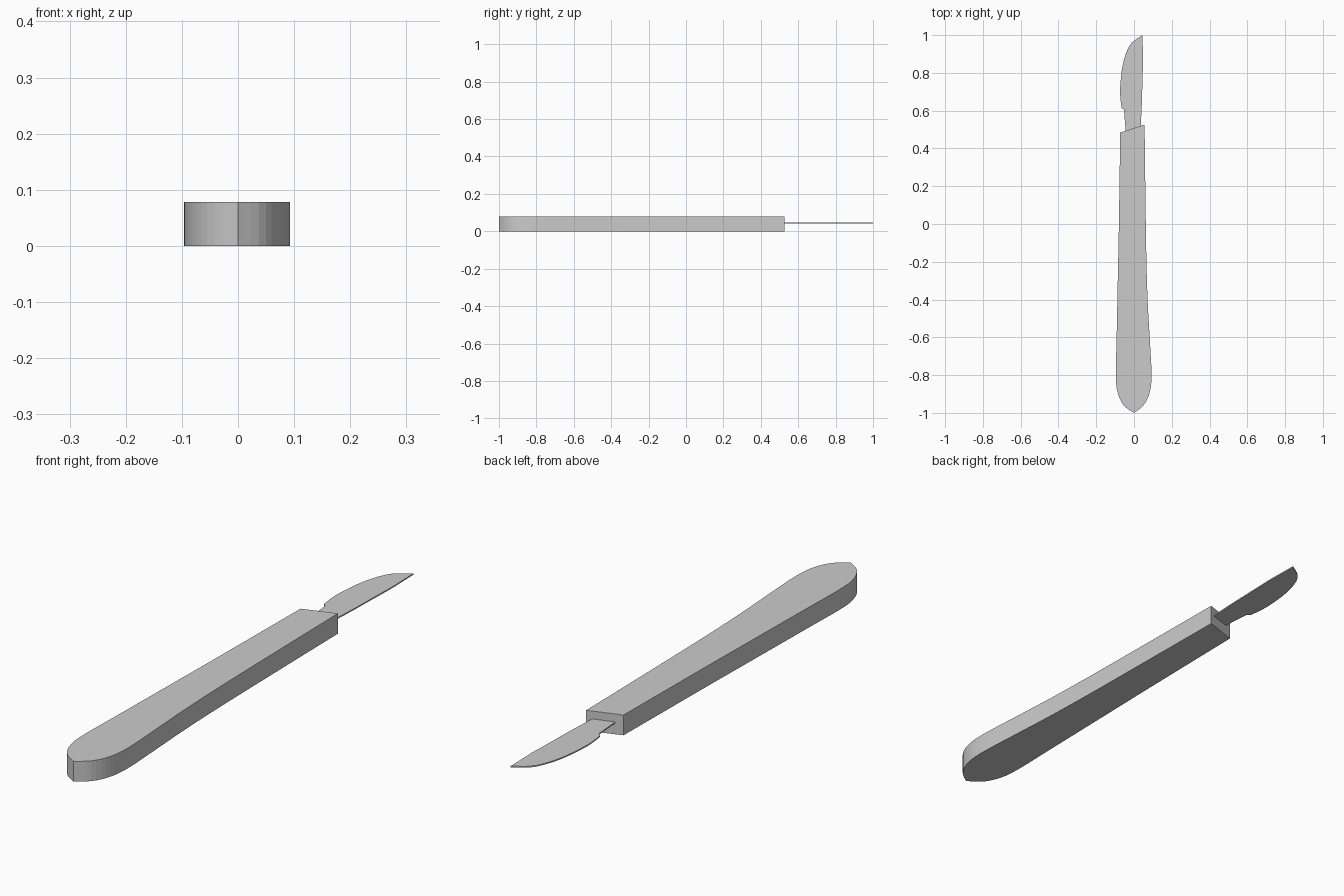
import bpy, bmesh

if "Cube" in bpy.data.objects:
    bpy.data.objects.remove(bpy.data.objects["Cube"])


def spline(points, steps=4):
    """Smooth open curve through the given 2D points (Catmull-Rom)."""
    p = [points[0]] + points + [points[-1]]
    out = []
    for a, b, c, d in zip(p, p[1:], p[2:], p[3:]):
        for s in range(steps):
            t = s / steps
            out.append(tuple(0.5 * (2 * b[k] + (c[k] - a[k]) * t
                       + (2 * a[k] - 5 * b[k] + 4 * c[k] - d[k]) * t * t
                       + (3 * b[k] - a[k] - 3 * c[k] + d[k]) * t ** 3) for k in (0, 1)))
    return out + [points[-1]]


def plate(name, outline, z0, z1):
    """Extrude a 2D outline between two heights."""
    bm = bmesh.new()
    face = bm.faces.new([bm.verts.new((x, y, z0)) for x, y in outline])
    top = bmesh.ops.extrude_face_region(bm, geom=[face])["geom"]
    verts = [v for v in top if isinstance(v, bmesh.types.BMVert)]
    bmesh.ops.translate(bm, vec=(0, 0, z1 - z0), verts=verts)
    bmesh.ops.recalc_face_normals(bm, faces=bm.faces)
    mesh = bpy.data.meshes.new(name)
    bm.to_mesh(mesh)
    bm.free()
    obj = bpy.data.objects.new(name, mesh)
    bpy.context.collection.objects.link(obj)
    return obj


# Handle: slanted front end, widening to a rounded, slightly pointed butt
left = spline([(-0.073, 0.484), (-0.08, 0.0), (-0.086, -0.3), (-0.092, -0.6),
               (-0.096, -0.8), (-0.087, -0.89), (-0.055, -0.96), (0, -1)])
right = spline([(0, -1), (0.05, -0.96), (0.082, -0.895), (0.093, -0.8), (0.083, -0.6),
                (0.072, -0.4), (0.064, -0.1), (0.056, 0.526)])
plate("handle", left + right[1:], 0, 0.078)

# Blade: straight spine on the right, curved cutting edge and notched neck on the left
edge = spline([(-0.066, 0.615), (-0.073, 0.68), (-0.072, 0.74), (-0.062, 0.83),
               (-0.042, 0.905), (-0.012, 0.96), (0.045, 1.0)])
neck = [(0.036, 0.515), (-0.044, 0.488), (-0.053, 0.605)]
spine = [(0.048, 0.87), (0.042, 0.65)]
plate("blade", neck + edge + spine, 0.0425, 0.0475)
